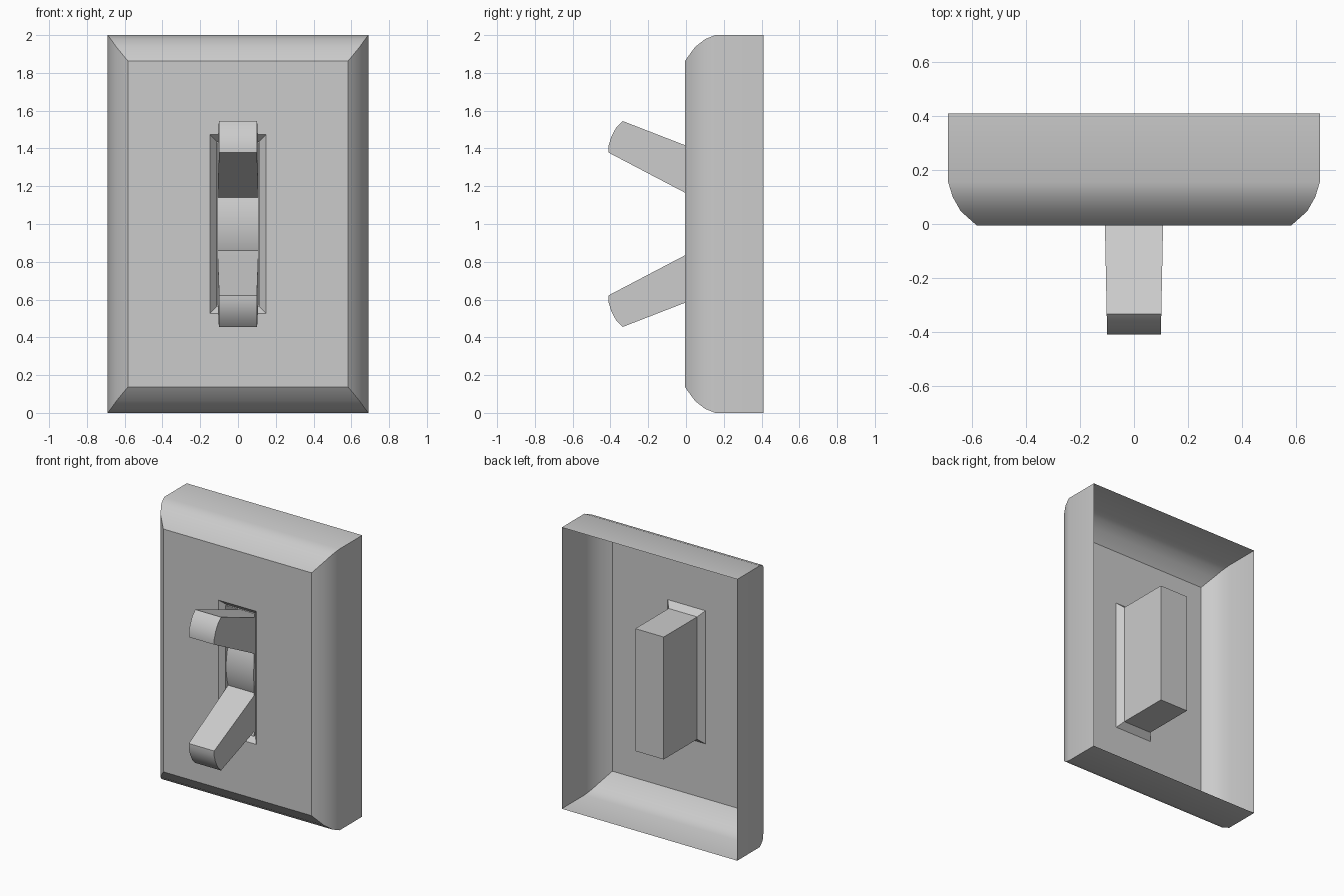
import bpy, bmesh, math

if "Cube" in bpy.data.objects:
    bpy.data.objects.remove(bpy.data.objects["Cube"])


def finish(name, bm, angle=30):
    bmesh.ops.recalc_face_normals(bm, faces=bm.faces)
    mesh = bpy.data.meshes.new(name)
    bm.to_mesh(mesh)
    bm.free()
    obj = bpy.data.objects.new(name, mesh)
    bpy.context.collection.objects.link(obj)
    bpy.ops.object.select_all(action='DESELECT')
    obj.select_set(True)
    bpy.context.view_layer.objects.active = obj
    bpy.ops.object.shade_smooth_by_angle(angle=math.radians(angle))
    return obj


def rect_loft(name, rings, cap_end=False):
    """Join rectangular rings (half width, half height, y) centred on z = 1."""
    bm = bmesh.new()
    loops = [[bm.verts.new((sx * w, y, 1 + sz * h))
              for sx, sz in ((-1, -1), (1, -1), (1, 1), (-1, 1))]
             for w, h, y in rings]
    for a, b in zip(loops, loops[1:]):
        for i in range(4):
            j = (i + 1) % 4
            bm.faces.new((a[i], a[j], b[j], b[i]))
    if cap_end:
        bm.faces.new(loops[-1])
    return finish(name, bm)


def side_extrusion(name, profile, half_width):
    """Extrude a (y, z) outline across x; half_width depends on y."""
    bm = bmesh.new()
    left, right = [[bm.verts.new((s * half_width(y), y, z)) for y, z in profile]
                   for s in (-1, 1)]
    n = len(profile)
    for i in range(n):
        j = (i + 1) % n
        bm.faces.new((left[i], left[j], right[j], right[i]))
    bm.faces.new(left)
    bm.faces.new(right)
    return finish(name, bm)


# Hollow cover plate: open back, rounded rim, front face, flared slot
rect_loft("cover_plate", [
    (0.69, 1.0, 0.41), (0.69, 1.0, 0.155), (0.673, 0.978, 0.10),
    (0.643, 0.936, 0.047), (0.583, 0.863, -0.006),
    (0.148, 0.473, -0.006), (0.112, 0.435, 0.035)])

# Switch housing behind the slot
rect_loft("switch_housing", [(0.112, 0.435, 0.02), (0.112, 0.435, 0.41)],
          cap_end=True)

# Curved barrel inside the housing
R, CY, N = 0.43, 0.45, 24
limit = math.acos((CY - 0.405) / R)
arc = [(CY - R * math.cos(t), 1 + R * math.sin(t))
       for t in (-limit + 2 * limit * i / N for i in range(N + 1))]
side_extrusion("switch_barrel", arc, lambda y: 0.108)

# Toggle levers in the up and down positions
lever = [(0.2, 0.337), (0, 0.415), (-0.335, 0.545), (-0.37, 0.51),
         (-0.395, 0.463), (-0.41, 0.415), (-0.41, 0.378), (0, 0.163), (0.2, 0.057)]
for name, s in (("toggle_up", 1), ("toggle_down", -1)):
    side_extrusion(name, [(y, 1 + s * z) for y, z in lever],
                   lambda y: 0.108 + 0.02 * min(y, 0))
